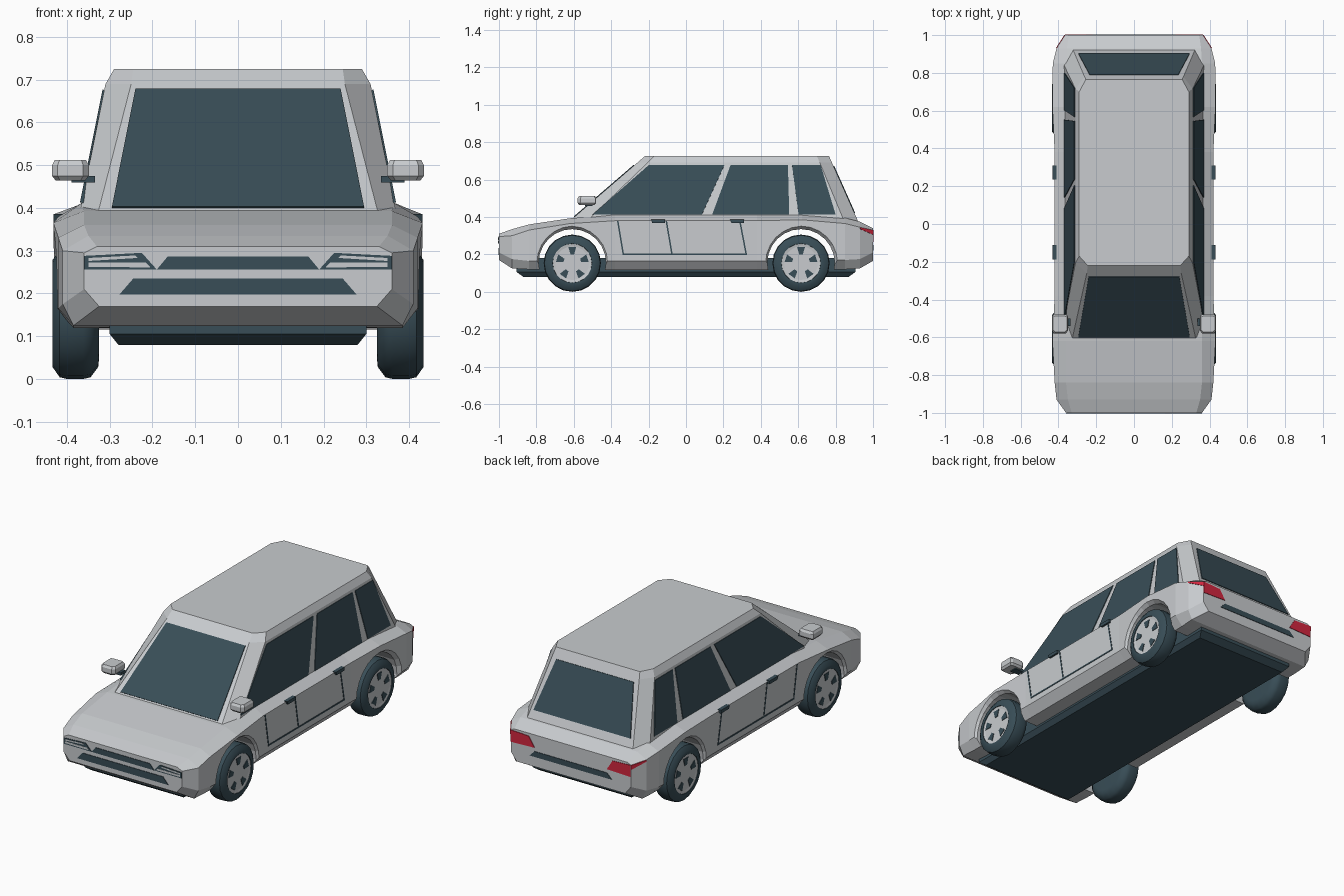
import bpy, bmesh
from math import sin, cos, pi, radians

cube = bpy.data.objects.get("Cube")
if cube:
    bpy.data.objects.remove(cube)


def material(name, rgb):
    m = bpy.data.materials.new(name)
    m.use_nodes = True
    m.diffuse_color = (*rgb, 1)
    m.node_tree.nodes["Principled BSDF"].inputs["Base Color"].default_value = (*rgb, 1)
    return m


SILVER = material("silver paint", (.58, .60, .62))
DARK = material("dark glass and rubber", (.04, .075, .095))
RED = material("red lamp", (.65, .02, .05))


def loft(name, rings, mat, smooth=False):
    """Skin a list of equal closed rings and cap both ends."""
    bm = bmesh.new()
    loops = [[bm.verts.new(p) for p in r] for r in rings]
    n = len(loops[0])
    for a, b in zip(loops, loops[1:]):
        for i in range(n):
            j = (i + 1) % n
            bm.faces.new((a[i], a[j], b[j], b[i]))
    bm.faces.new(loops[0])
    bm.faces.new(loops[-1][::-1])
    bmesh.ops.recalc_face_normals(bm, faces=bm.faces)
    me = bpy.data.meshes.new(name)
    bm.to_mesh(me)
    bm.free()
    me.materials.append(mat)
    ob = bpy.data.objects.new(name, me)
    bpy.context.collection.objects.link(ob)
    if smooth:
        bpy.ops.object.select_all(action='DESELECT')
        ob.select_set(True)
        bpy.context.view_layer.objects.active = ob
        bpy.ops.object.shade_smooth_by_angle(angle=radians(40))
    return ob


def plate(name, pts, out, mat):
    """Thin slab lying on a surface, reaching out along the given direction."""
    shift = lambda k: [tuple(c + k * d for c, d in zip(p, out)) for p in pts]
    return loft(name, [shift(-1), shift(1)], mat)


def lathe(name, profile, y, z, mat, n=24, smooth=False):
    """Turn (x, radius) pairs around an axle parallel to x."""
    return loft(name, [[(x, y + r * sin(2 * pi * i / n), z + r * cos(2 * pi * i / n))
                        for i in range(n)] for x, r in profile], mat, smooth)


# Lower body: y, top width, top z, side width, shoulder z, sill z, base width, base z
stations = [
    (-1.0, .33, .31, .36, .295, .21, .325, .17),
    (-.93, .35, .335, .41, .30, .175, .385, .125),
    (-.84, .36, .36, .42, .33, .165, .385, .12),
    (-.62, .36, .393, .432, .365, .165, .385, .118),
    (-.38, .365, .412, .42, .38, .165, .38, .116),
    (.38, .365, .412, .42, .38, .165, .38, .116),
    (.62, .365, .41, .432, .385, .165, .385, .118),
    (.85, .36, .395, .43, .365, .17, .385, .12),
    (.93, .355, .375, .41, .345, .175, .385, .125),
    (1.0, .345, .34, .365, .33, .21, .33, .165),
]
rings = []
for y, wt, zt, w, zs, zm, wb, zb in stations:
    half = [(wt, zt), (w, zs), (w, zm), (wb, zb)]
    rings.append([(x, y, z) for x, z in half] + [(-x, y, z) for x, z in half[::-1]])
body = loft("lower_body", rings, SILVER)

# Wheel arches cut right through, flared at the outside
AXLES = (-.608, .615)
for y in AXLES:
    cutter = lathe("arch_cutter", [(-.46, .217), (-.41, .18), (.41, .18), (.46, .217)],
                   y, .155, SILVER)
    cutter.hide_render = True
    cutter.hide_viewport = True
    mod = body.modifiers.new("arch", 'BOOLEAN')
    mod.operation = 'DIFFERENCE'
    mod.solver = 'EXACT'
    mod.object = cutter

# Underbody tray
loft("underbody", [[(sx * w, sy * l, z) for sx, sy in ((1, 1), (-1, 1), (-1, -1), (1, -1))]
                   for w, l, z in ((.28, .87, .08), (.30, .905, .105), (.30, .905, .18))], DARK)


# Cabin
def front_y(z):
    return -.22 - (.725 - z) * 1.16


def rear_y(z):
    return .765 + (.725 - z) * .446


def side_x(z):
    return .31 + (.69 - z) * .2


cabin = []
for z, w, f, fd, r, rd in ((.36, side_x(.36), .335, .095, .325, .075),
                           (.69, .31, .25, .055, .262, .065),
                           (.725, .29, .245, .05, .255, .065)):
    half = [(f, front_y(z)), (w, front_y(z) + fd), (w, rear_y(z) - rd), (r, rear_y(z))]
    cabin.append([(x, y, z) for x, y in half] + [(-x, y, z) for x, y in half[::-1]])
loft("cabin", cabin, SILVER)


# Front and rear glass
def end_glass(name, top, bottom, surface, out):
    (wt, zt), (wb, zb) = top, bottom
    plate(name, [(x, surface(z), z) for x, z in ((wt, zt), (wb, zb), (-wb, zb), (-wt, zt))],
          out, DARK)


end_glass("windshield", (.24, .676), (.295, .40), front_y, (0, -.003, .003))
end_glass("rear_window", (.235, .672), (.295, .42), rear_y, (0, .004, .001))


# Grille, bumper slots
def end_plate(name, pts, y, s=1, mat=DARK, thick=.003):
    plate(name, [(s * x, y, z) for x, z in pts], (0, thick, 0), mat)


def slot(name, wt, zt, wb, zb, y):
    end_plate(name, [(wt, zt), (wb, zb), (-wb, zb), (-wt, zt)], y)


slot("grille", .165, .286, .19, .256, -1)
slot("front_intake", .245, .235, .277, .198, -1)
slot("rear_slot", .22, .25, .25, .22, 1)

windows = {
    "front": [(-.50, .412), (-.20, .676), (.205, .676), (.085, .412)],
    "middle": [(.14, .412), (.238, .676), (.545, .676), (.552, .412)],
    "rear": [(.602, .412), (.567, .676), (.72, .676), (.80, .412)],
}
seams = {
    "front": [(-.365, .378), (-.335, .20)],
    "middle": [(-.105, .378), (-.075, .20)],
    "rear": [(.288, .378), (.322, .20)],
}

for s, side in ((1, "left"), (-1, "right")):
    # Side glass
    for n, pts in windows.items():
        plate(f"{side}_{n}_window", [(s * side_x(z), y, z) for y, z in pts],
              (s * .004, 0, .001), DARK)

    # Door seams and handles
    for n, ((y0, z0), (y1, z1)) in seams.items():
        plate(f"{side}_{n}_door_seam", [(s * .42, y0 - .004, z0), (s * .42, y0 + .004, z0),
              (s * .42, y1 + .004, z1), (s * .42, y1 - .004, z1)], (s * .002, 0, 0), DARK)
    plate(f"{side}_sill_seam", [(s * .42, y, z) for y, z in
          ((-.339, .204), (.326, .204), (.326, .196), (-.339, .196))], (s * .002, 0, 0), DARK)
    for n, y in (("front", -.15), ("rear", .273)):
        plate(f"{side}_{n}_door_handle", [(s * .42, y + a, z) for a, z in
              ((-.038, .386), (.038, .386), (.038, .368), (-.03, .368))],
              (s * .011, 0, 0), DARK)

    # Headlights with pale bars
    end_plate(f"{side}_headlight", [(.36, .288), (.36, .256), (.19, .256), (.225, .295)], -1, s)
    end_plate(f"{side}_headlight_upper_bar",
              [(.35, .283), (.35, .276), (.235, .283), (.24, .289)], -1, s, SILVER, .004)
    end_plate(f"{side}_headlight_lower_bar",
              [(.35, .272), (.35, .262), (.205, .261), (.215, .272)], -1, s, SILVER, .004)

    # Tail lamps wrapping the corner
    end_plate(f"{side}_tail_lamp", [(.364, .33), (.364, .265), (.22, .27), (.255, .325)], 1, s, RED)
    plate(f"{side}_tail_lamp_wrap", [(s * .365, 1, .329), (s * .41, .93, .344),
          (s * .41, .93, .336), (s * .365, 1, .305)], (s * .003, .002, 0), RED)

    # Mirrors
    loft(f"{side}_mirror", [[(s * (.392 + a * k), -.53 + b * k, z) for a, b in
         ((.043, -.035), (.043, .045), (.03, .05), (-.03, .05),
          (-.043, .045), (-.043, -.035), (-.03, -.05), (.03, -.05))]
         for z, k in ((.464, .8), (.475, 1), (.50, 1), (.512, .85))], SILVER)
    plate(f"{side}_mirror_arm", [(s * x, y, .467) for x, y in
          ((.335, -.54), (.39, -.54), (.39, -.50), (.335, -.50))], (0, 0, .008), DARK)

    # Wheels: tyre, rim disc and five dark openings
    for y, end in zip(AXLES, ("front", "rear")):
        name = f"{side}_{end}"
        lathe(name + "_tyre", [(s * x, r) for x, r in
              ((.325, .105), (.327, .125), (.345, .149), (.362, .153), (.40, .153),
               (.417, .149), (.434, .125), (.434, .105), (.425, .103))], y, .153, DARK, 20, True)
        lathe(name + "_rim", [(s * x, r) for x, r in
              ((.42, .105), (.431, .105), (.428, .09), (.428, .03))], y, .153, SILVER, 20)
        for k in range(5):
            t = 2 * pi * k / 5
            pts = [(s * .428, y + r * sin(t + a), .153 + r * cos(t + a))
                   for r, a in ((.088, -.24), (.088, .24), (.048, .2), (.048, -.2))]
            plate(f"{name}_rim_opening_{k + 1}", pts, (s * .003, 0, 0), DARK)
